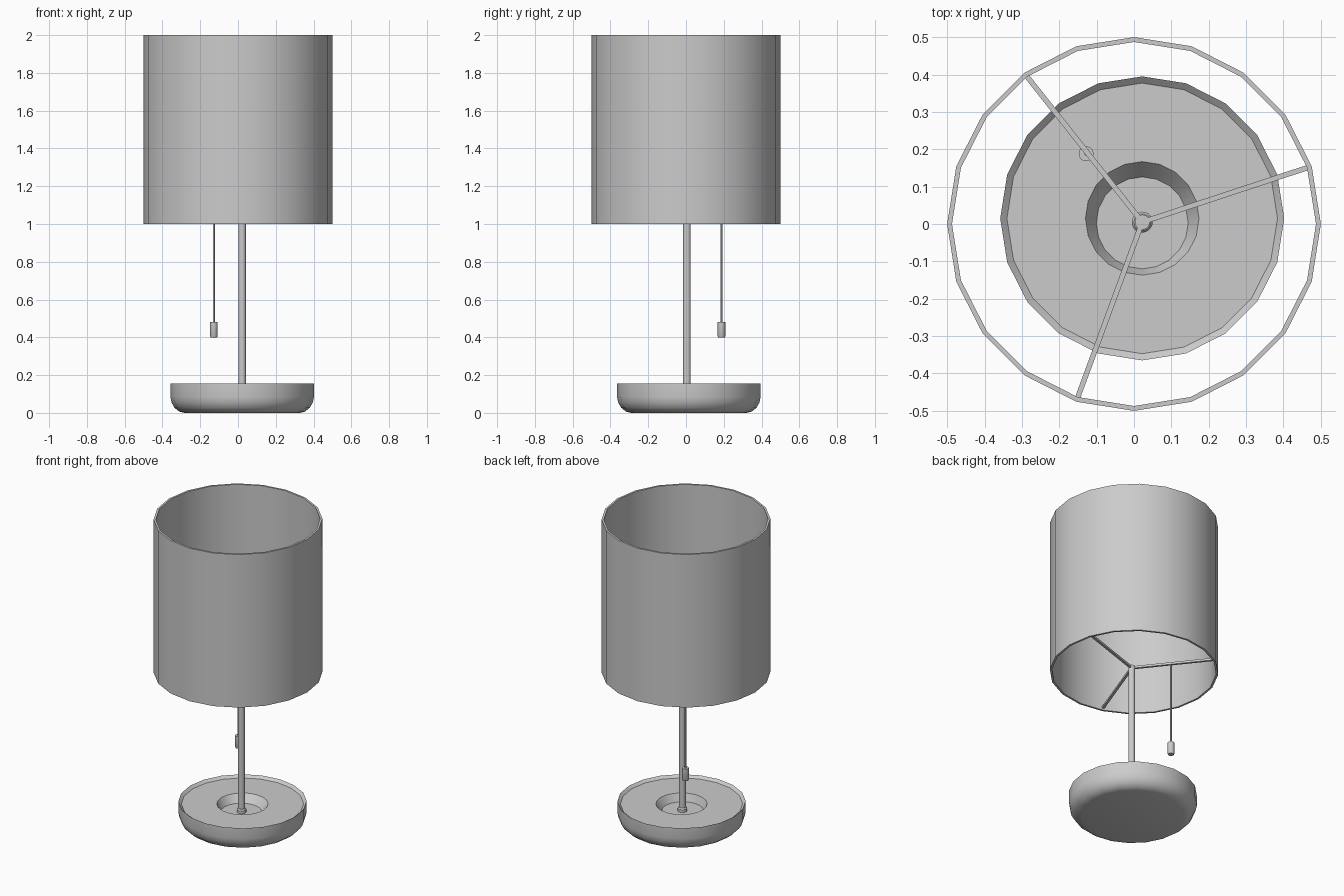
import bpy, bmesh, math
from mathutils import Vector

if "Cube" in bpy.data.objects:
    bpy.data.objects.remove(bpy.data.objects["Cube"])

POLE = Vector((0.022, 0.005, 0))
BASE = Vector((0.022, 0.015, 0))


def finish(name, bm, smooth=True):
    bmesh.ops.recalc_face_normals(bm, faces=bm.faces)
    mesh = bpy.data.meshes.new(name)
    bm.to_mesh(mesh)
    bm.free()
    ob = bpy.data.objects.new(name, mesh)
    bpy.context.collection.objects.link(ob)
    if smooth:
        bpy.ops.object.select_all(action='DESELECT')
        ob.select_set(True)
        bpy.context.view_layer.objects.active = ob
        bpy.ops.object.shade_smooth_by_angle(angle=math.radians(35))
    return ob


def lathe(name, profile, centre, sides=20, closed=False):
    """Revolve (radius, z[, y shift]) points; cap both ends or join them into a loop."""
    bm = bmesh.new()
    rings = []
    for r, z, *shift in profile:
        dy = shift[0] if shift else 0
        rings.append([bm.verts.new((centre.x + r * math.cos(a), centre.y + dy + r * math.sin(a), z))
                      for a in (2 * math.pi * i / sides for i in range(sides))])
    pairs = list(zip(rings, rings[1:]))
    if closed:
        pairs.append((rings[-1], rings[0]))
    else:
        bm.faces.new(rings[0])
        bm.faces.new(rings[-1])
    for lo, hi in pairs:
        for i in range(sides):
            j = (i + 1) % sides
            bm.faces.new((lo[i], lo[j], hi[j], hi[i]))
    return finish(name, bm)


def bar(name, start, end, width):
    """Square bar between two points."""
    axis = end - start
    bm = bmesh.new()
    bmesh.ops.create_cube(bm, size=1)
    bmesh.ops.scale(bm, vec=(width, width, axis.length), verts=bm.verts)
    bmesh.ops.rotate(bm, matrix=axis.to_track_quat('Z', 'Y').to_matrix(), verts=bm.verts)
    bmesh.ops.translate(bm, vec=(start + end) / 2, verts=bm.verts)
    return finish(name, bm, smooth=False)


# Open drum shade with a thin wall
lathe("shade", [(0.5, 1), (0.5, 2), (0.487, 2), (0.487, 1)], Vector((0, 0, 0)), closed=True)

# Dish base: rounded underside, sunken top and off-centre well
lathe("base", [(0.305, 0), (0.333, 0.007), (0.358, 0.027), (0.374, 0.055), (0.38, 0.085),
               (0.38, 0.155), (0.362, 0.139), (0.152, 0.139), (0.123, 0.09, -0.012)], BASE)

# Pole and its foot collar
lathe("pole", [(0.02, 0.088), (0.02, 1.028)], POLE)
lathe("pole_collar", [(0.028, 0.088), (0.028, 0.108), (0.022, 0.116)], POLE)

# Three spokes from the pole to the shade corners
hub = POLE + Vector((0, 0, 1.018))
for n, degrees in enumerate((18, 126, 252)):
    a = math.radians(degrees)
    tip = Vector((0.494 * math.cos(a), 0.494 * math.sin(a), 1.018))
    bar(f"spoke_{n + 1}", hub, tip, 0.014)

# Pull cord hanging from a spoke, with its handle
pull = Vector((-0.128, 0.188, 0))
lathe("pull_cord", [(0.005, 0.47), (0.005, 1.018)], pull, 12)
lathe("pull_handle", [(0.017, 0.4), (0.02, 0.405), (0.02, 0.48)], pull, 16)
